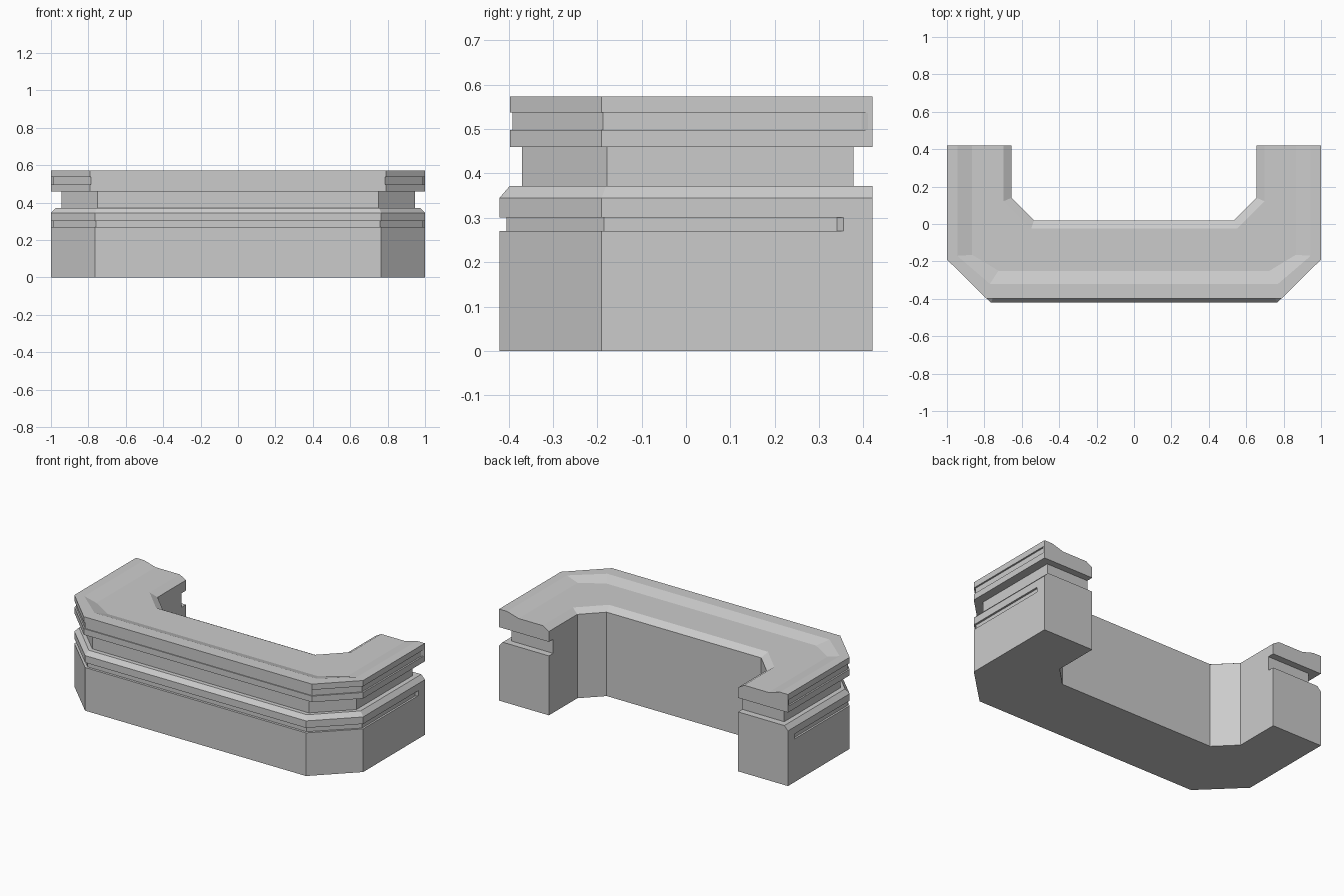
import bpy, bmesh

if "Cube" in bpy.data.objects:
    bpy.data.objects.remove(bpy.data.objects["Cube"])


def loft(name, rails, end_y, slot_start=None):
    """Sweep a cross-section round the U. Each rail: z, corner xy, front xy, is_slot.
    Slot rails stay flush with the outer face until slot_start=(flush_y, full_y)."""
    outer_x = rails[0][1][0]

    def leg(y, slot_open):
        return [(outer_x if slot and not slot_open else c[0], y, z)
                for z, c, f, slot in rails]

    half = [leg(end_y, False)]
    if slot_start:
        half += [leg(slot_start[0], False), leg(slot_start[1], True)]
    half.append([(c[0], c[1], z) for z, c, f, s in rails])
    half.append([(f[0], f[1], z) for z, c, f, s in rails])
    sections = half + [[(-x, y, z) for x, y, z in s] for s in reversed(half)]

    bm = bmesh.new()
    rings = [[bm.verts.new(p) for p in s] for s in sections]
    n = len(rails)
    for a, b in zip(rings, rings[1:]):
        for i in range(n):
            j = (i + 1) % n
            bm.faces.new((a[i], a[j], b[j], b[i]))
    bm.faces.new(rings[0])
    bm.faces.new(rings[-1])
    bmesh.ops.remove_doubles(bm, verts=bm.verts, dist=0.0005)
    bmesh.ops.recalc_face_normals(bm, faces=bm.faces)
    mesh = bpy.data.meshes.new(name)
    bm.to_mesh(mesh)
    bm.free()
    obj = bpy.data.objects.new(name, mesh)
    bpy.context.collection.objects.link(obj)
    return obj


# Shared inner wall line of the U
IN = ((0.655, 0.14), (0.535, 0.02))

# Base cabinet with a slot and a chamfered top edge
BASE = ((1.0, -0.19), (0.765, -0.42))
BASE_SLOT = ((0.988, -0.185), (0.758, -0.405))
loft("counter_base", [
    (0.0, *BASE, False),
    (0.27, *BASE, False),
    (0.27, *BASE_SLOT, True),
    (0.301, *BASE_SLOT, True),
    (0.301, *BASE, False),
    (0.345, *BASE, False),
    (0.372, (0.975, -0.18), (0.755, -0.397), False),
    (0.372, *IN, False),
    (0.0, *IN, False),
], 0.42, (0.355, 0.34))

# Recessed neck
NECK = ((0.945, -0.178), (0.75, -0.37))
loft("counter_neck", [
    (0.372, *NECK, False),
    (0.46, *NECK, False),
    (0.46, *IN, False),
    (0.372, *IN, False),
], 0.378)

# Countertop with slotted edge, raised outer rim and sloped inner lip
TOP = ((1.0, -0.19), (0.79, -0.397))
TOP_SLOT = ((0.99, -0.187), (0.785, -0.391))
loft("countertop", [
    (0.46, *TOP, False),
    (0.498, *TOP, False),
    (0.498, *TOP_SLOT, True),
    (0.537, *TOP_SLOT, True),
    (0.537, *TOP, False),
    (0.573, *TOP, False),
    (0.573, (0.945, -0.17), (0.77, -0.32), False),
    (0.55, (0.865, -0.165), (0.725, -0.25), False),
    (0.55, (0.697, 0.122), (0.55, -0.025), False),
    (0.525, *IN, False),
    (0.46, *IN, False),
], 0.42, (0.41, 0.395))
